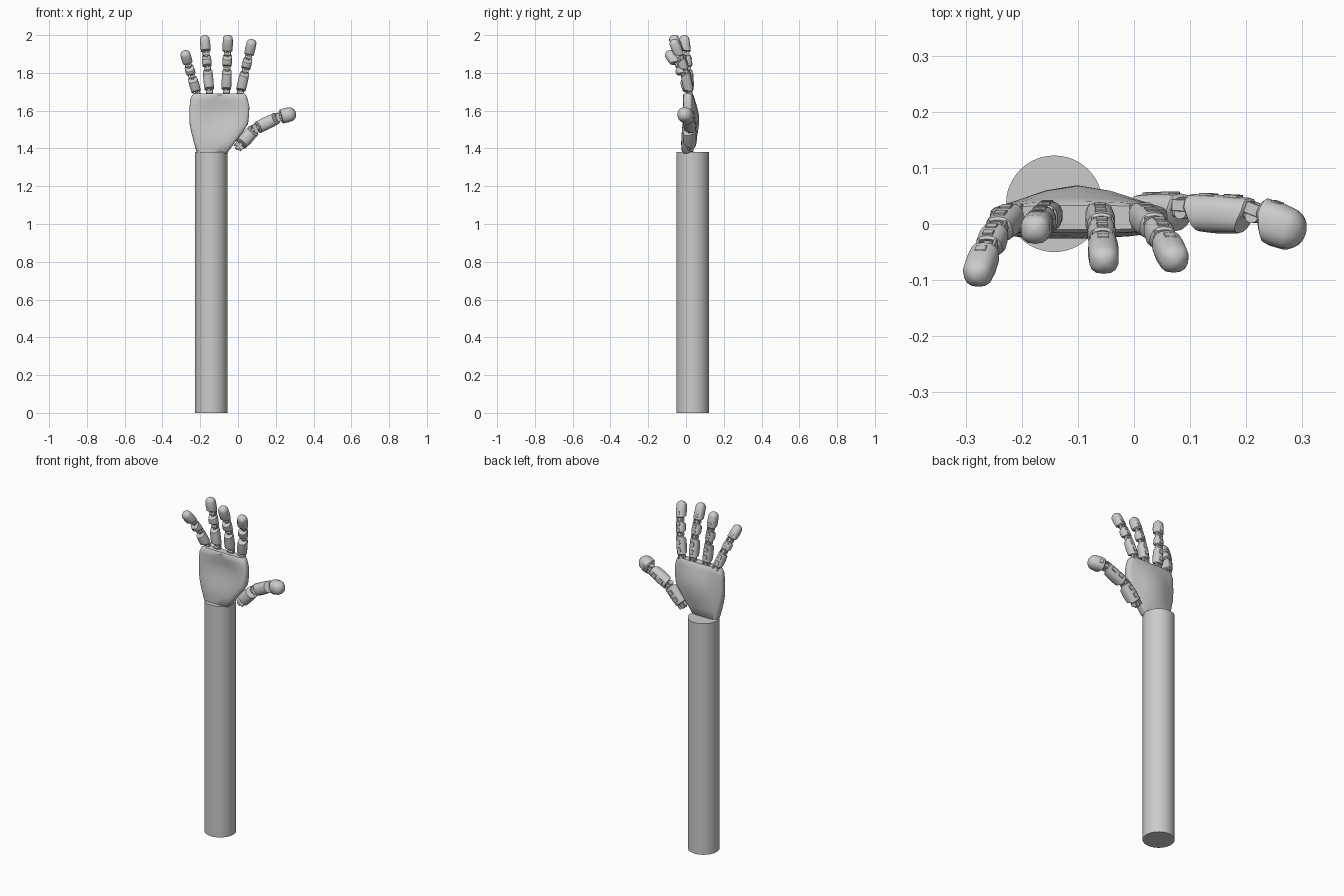
import bpy, bmesh, math
from mathutils import Vector, Matrix

if "Cube" in bpy.data.objects:
    bpy.data.objects.remove(bpy.data.objects["Cube"])


def finish(name, bm, mat=None, angle=35):
    if mat:
        bm.transform(mat)
    bmesh.ops.recalc_face_normals(bm, faces=bm.faces)
    me = bpy.data.meshes.new(name)
    bm.to_mesh(me)
    bm.free()
    ob = bpy.data.objects.new(name, me)
    bpy.context.collection.objects.link(ob)
    bpy.ops.object.select_all(action='DESELECT')
    ob.select_set(True)
    bpy.context.view_layer.objects.active = ob
    bpy.ops.object.shade_smooth_by_angle(angle=math.radians(angle))
    return ob


def loft(name, rings, mat=None, angle=35):
    bm = bmesh.new()
    vs = [[bm.verts.new(p) for p in r] for r in rings]
    n = len(vs[0])
    for a, b in zip(vs, vs[1:]):
        for i in range(n):
            bm.faces.new((a[i], a[(i + 1) % n], b[(i + 1) % n], b[i]))
    bm.faces.new(vs[0])
    bm.faces.new(vs[-1])
    return finish(name, bm, mat, angle)


def box(name, size, loc, mat):
    bm = bmesh.new()
    bmesh.ops.create_cube(bm, size=1, matrix=Matrix.Translation(loc) @ Matrix.Diagonal((*size, 1)))
    bmesh.ops.bevel(bm, geom=bm.edges[:], offset=min(size) * 0.15, segments=1, affect='EDGES')
    return finish(name, bm, mat)


def cylinder(name, r, depth, mat, sides=16):
    bm = bmesh.new()
    bmesh.ops.create_cone(bm, cap_ends=True, segments=sides, radius1=r, radius2=r, depth=depth)
    return finish(name, bm, mat)


def frame(a, b):
    # local z along the bone, local y toward the back of the hand
    d = (b - a).normalized()
    back = Vector((0, 1, 0))
    back = (back - d * back.dot(d)).normalized()
    side = back.cross(d)
    m = Matrix((side, back, d)).transposed().to_4x4()
    return Matrix.Translation(a) @ m


def spow(v, e):
    return math.copysign(abs(v) ** e, v)


def ring(r, z, miter=0, n=14, squash=1.0):
    # slightly squared ring; miter slides the palm-side points along the bone
    pts = []
    for i in range(n):
        t = 2 * math.pi * (i + 0.5) / n
        x, y = spow(math.cos(t), 0.8) * r, spow(math.sin(t), 0.8) * r * squash
        pts.append((x, y, z + miter * max(0, 0.35 - y / r)))
    return pts


def phalanx(name, a, b, r, gap):
    m, L = frame(a, b), (b - a).length
    k = r * 0.42
    loft(name, [ring(r * .78, gap, k), ring(r * .95, gap + .004, k), ring(r, L * .45, 0),
                ring(r * .93, L - gap - .004, -k), ring(r * .76, L - gap, -k)], m)
    # raised back panels
    for f in (0.32, 0.68):
        box(name + "_panel", (r * .75, r * .22, L * .2), (0, r * .94, L * f), m)


def joint(name, a, b, r):
    m = frame(a, b)
    cylinder(name + "_pin", r * .4, r * 1.5, m @ Matrix.Rotation(math.pi / 2, 4, 'Y'))
    box(name + "_link", (r * .75, r * .9, r * 1.5), (0, r * .15, 0), m)
    for s in (-1, 1):
        box(name + "_lug", (r * .25, r * .7, r * 1.1), (s * r * .68, r * .4, 0), m)


def fingertip(name, a, b, r, gap):
    m, L = frame(a, b), (b - a).length
    rings = [ring(r * .78, gap, r * .4), ring(r * .98, gap + .005, r * .4), ring(r * 1.02, L * .45)]
    for i in range(1, 7):
        t = math.pi / 2 * i / 6.3
        rings.append(ring(r * math.cos(t), L - r + r * math.sin(t)))
    loft(name, rings, m, 40)
    box(name + "_panel", (r * .75, r * .2, L * .18), (0, r * .92, L * .32), m)


def digit(name, pts, r, tip_r, gap):
    p = [Vector(q) for q in pts]
    phalanx(name + "_lower", p[0], p[1], r, gap)
    phalanx(name + "_middle", p[1], p[2], r * .96, gap)
    fingertip(name + "_tip", p[2], p[3], tip_r, gap)
    joint(name + "_base_joint", p[0], p[1], r * .85)
    joint(name + "_mid_joint", p[1], p[2], r * .85)
    joint(name + "_end_joint", p[2], p[3], r * .85)


# forearm post
cylinder("forearm", 0.086, 1.38, Matrix.Translation((-0.142, 0.036, 0.69)), 48)

# palm: z, left x, right x, front y, back y, back bulge, front hollow
levels = [(1.374, -.212, -.062, -.016, .030, 0, 0), (1.380, -.219, -.054, -.022, .036, 0, 0),
          (1.43, -.233, -.018, -.026, .038, .012, 0), (1.48, -.246, .022, -.026, .038, .024, .006),
          (1.53, -.256, .053, -.023, .038, .031, .014), (1.58, -.257, .059, -.020, .038, .030, .018),
          (1.62, -.256, .060, -.019, .038, .021, .014), (1.655, -.254, .053, -.019, .038, .010, .006),
          (1.682, -.243, .043, -.016, .038, .002, 0), (1.690, -.230, .034, -.010, .033, 0, 0)]
rings, N = [], 40
for z, x0, x1, yf, yb, bulge, hollow in levels:
    pts = []
    for i in range(N):
        t = 2 * math.pi * i / N
        u, v = spow(math.cos(t), .55), spow(math.sin(t), .45)
        w = (1 + math.cos(math.pi * u)) / 2
        y = (yf + yb) / 2 + v * (yb - yf) / 2 + w * (bulge if v > 0 else hollow) * abs(v)
        pts.append(((x0 + x1) / 2 + u * (x1 - x0) / 2, y, z))
    rings.append(pts)
loft("palm", rings, None, 40)

# four fingers: base and tip, curling toward the palm side
fingers = {"little_finger": ((-.217, .016, 1.688), (-.284, -.100, 1.915)),
           "ring_finger": ((-.151, .016, 1.70), (-.178, -.012, 2.0)),
           "middle_finger": ((-.062, .016, 1.70), (-.053, -.072, 2.0)),
           "index_finger": ((.012, .016, 1.695), (.076, -.070, 1.977))}
for name, (a, b) in fingers.items():
    pts = []
    for t in (0, .41, .67, 1):
        q = Vector(a).lerp(Vector(b), t)
        q.y = a[1] + (b[1] - a[1]) * t ** 1.5
        pts.append(q)
    digit(name, pts, .027, .027, .008)

# thumb
digit("thumb", [(.006, .018, 1.413), (.092, .021, 1.505), (.215, .014, 1.565), (.304, -.020, 1.588)],
      .036, .039, .007)
